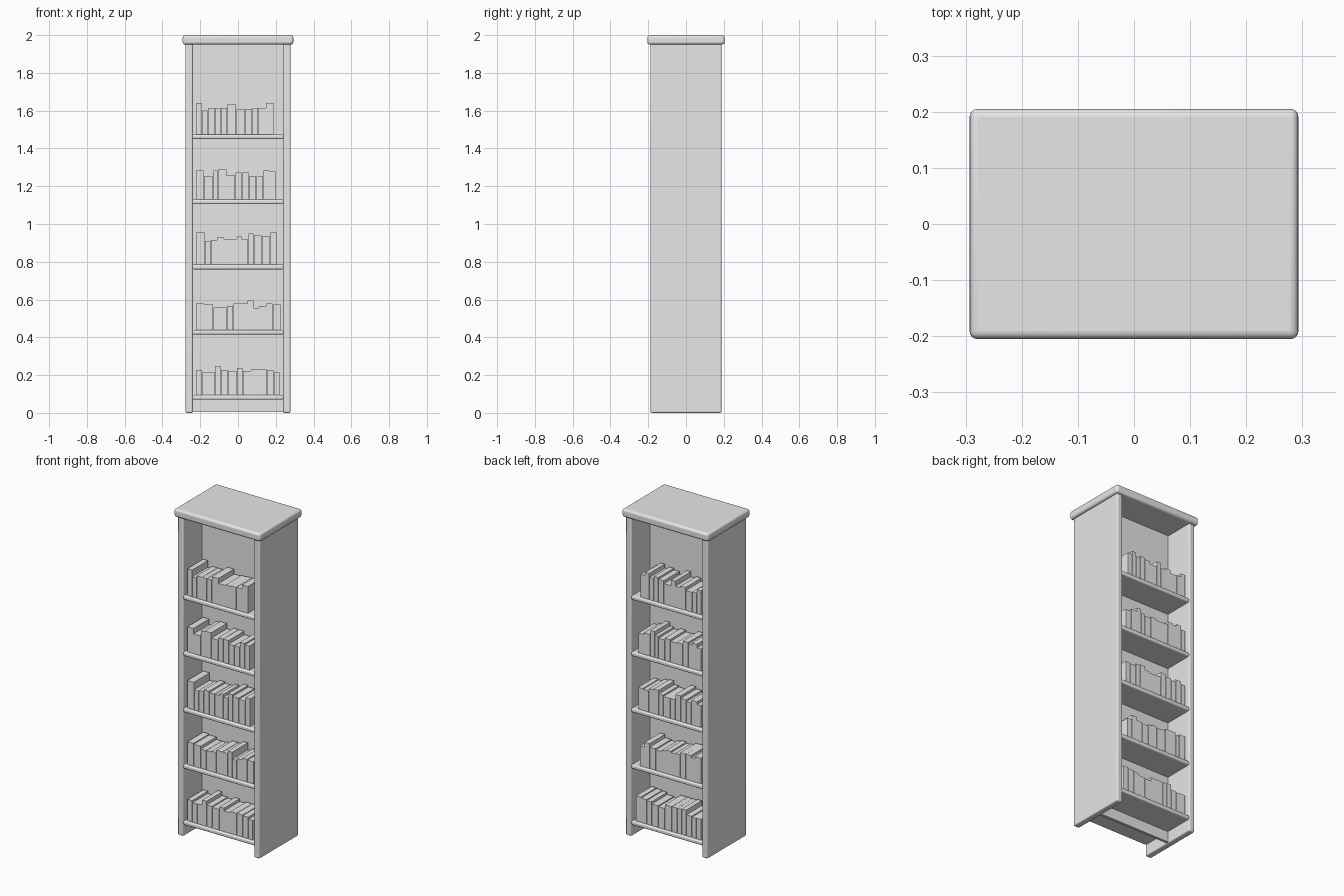
import bpy
import bmesh
import random
from mathutils import Matrix, Vector

default_cube = bpy.data.objects.get("Cube")
if default_cube:
    bpy.data.objects.remove(default_cube, do_unlink=True)

grey = bpy.data.materials.new("plain_grey")
grey.use_nodes = True
grey.diffuse_color = (0.8, 0.8, 0.8, 1)
grey.node_tree.nodes["Principled BSDF"].inputs["Base Color"].default_value = (0.8, 0.8, 0.8, 1)


def add_box(bm, low, high):
    """Add one box between two opposite corners."""
    low, high = Vector(low), Vector(high)
    place = Matrix.Translation((low + high) / 2) @ Matrix.Diagonal((*(high - low), 1))
    bmesh.ops.create_cube(bm, size=1, matrix=place)


def make_object(name, boxes, bevel=0):
    """Make one object from boxes, optionally with rounded edges."""
    bm = bmesh.new()
    for low, high in boxes:
        add_box(bm, low, high)
    mesh = bpy.data.meshes.new(name)
    bm.to_mesh(mesh)
    bm.free()
    mesh.materials.append(grey)
    obj = bpy.data.objects.new(name, mesh)
    bpy.context.collection.objects.link(obj)
    if bevel:
        rounding = obj.modifiers.new("rounded_edges", "BEVEL")
        rounding.width = bevel
        rounding.segments = 4
        bpy.ops.object.select_all(action="DESELECT")
        obj.select_set(True)
        bpy.context.view_layer.objects.active = obj
        bpy.ops.object.shade_smooth_by_angle()
    return obj


# Carcass: two side panels, centre divider and overhanging top
for name, sign in (("left_side", 1), ("right_side", -1)):
    inner, outer = sorted((sign * 0.239, sign * 0.278))
    make_object(name, [((inner, -0.188, 0), (outer, 0.188, 1.955))], 0.008)
make_object("divider", [((-0.242, -0.008, 0.005), (0.242, 0.008, 1.955))])
make_object("top_board", [((-0.293, -0.205, 1.95), (0.293, 0.205, 2))], 0.014)

# Book widths and heights in thousandths, from the lowest shelf up
front_widths = [
    (34, 33, 32, 32, 37, 48, 33, 43, 42, 42, 37, 31),
    (43, 48, 37, 36, 33, 42, 34, 32, 29, 40, 33, 42),
    (46, 32, 34, 37, 37, 32, 26, 33, 30, 42, 44, 34),
    (42, 49, 25, 46, 47, 34, 37, 39, 37, 34, 33),
    (34, 29, 37, 32, 34, 45, 48, 40, 32, 40, 40),
]
front_heights = [
    (132, 119, 122, 154, 132, 127, 143, 127, 135, 135, 132, 119),
    (140, 135, 119, 119, 125, 140, 140, 156, 114, 127, 140, 135),
    (170, 125, 130, 143, 135, 135, 148, 133, 164, 154, 148, 170),
    (154, 122, 154, 159, 127, 143, 143, 122, 122, 154, 148),
    (165, 125, 138, 138, 138, 160, 130, 135, 138, 138, 165),
]
back_ends = (0.22, 0.193, 0.205, 0.205, 0.19)
book_start = -0.222
random.seed(4)


def book_row(name, widths, heights, base, side):
    """Stand a row of books on a shelf, side -1 for front and 1 for back."""
    near, far = sorted((side * 0.02, side * 0.172))
    boxes, x = [], book_start
    for width, height in zip(widths, heights):
        boxes.append(((x, near, base - 0.001), (x + width - 0.002, far, base + height)))
        x += width
    make_object(name, boxes)


# Shelves, each with a row of books on both sides of the divider
for level, back_end in enumerate(back_ends):
    z = 0.095 + 0.345 * level
    make_object(f"shelf_{level + 1}", [((-0.242, -0.187, z - 0.025), (0.242, 0.187, z))], 0.008)

    widths = [w / 1000 for w in front_widths[level]]
    heights = [h / 1000 for h in front_heights[level]]
    book_row(f"front_books_{level + 1}", widths, heights, z, -1)

    widths = [random.uniform(0.027, 0.047) for _ in range(12)]
    stretch = (back_end - book_start) / sum(widths)
    widths = [w * stretch for w in widths]
    heights = [random.uniform(0.12, 0.16) for _ in widths]
    book_row(f"back_books_{level + 1}", widths, heights, z, 1)
